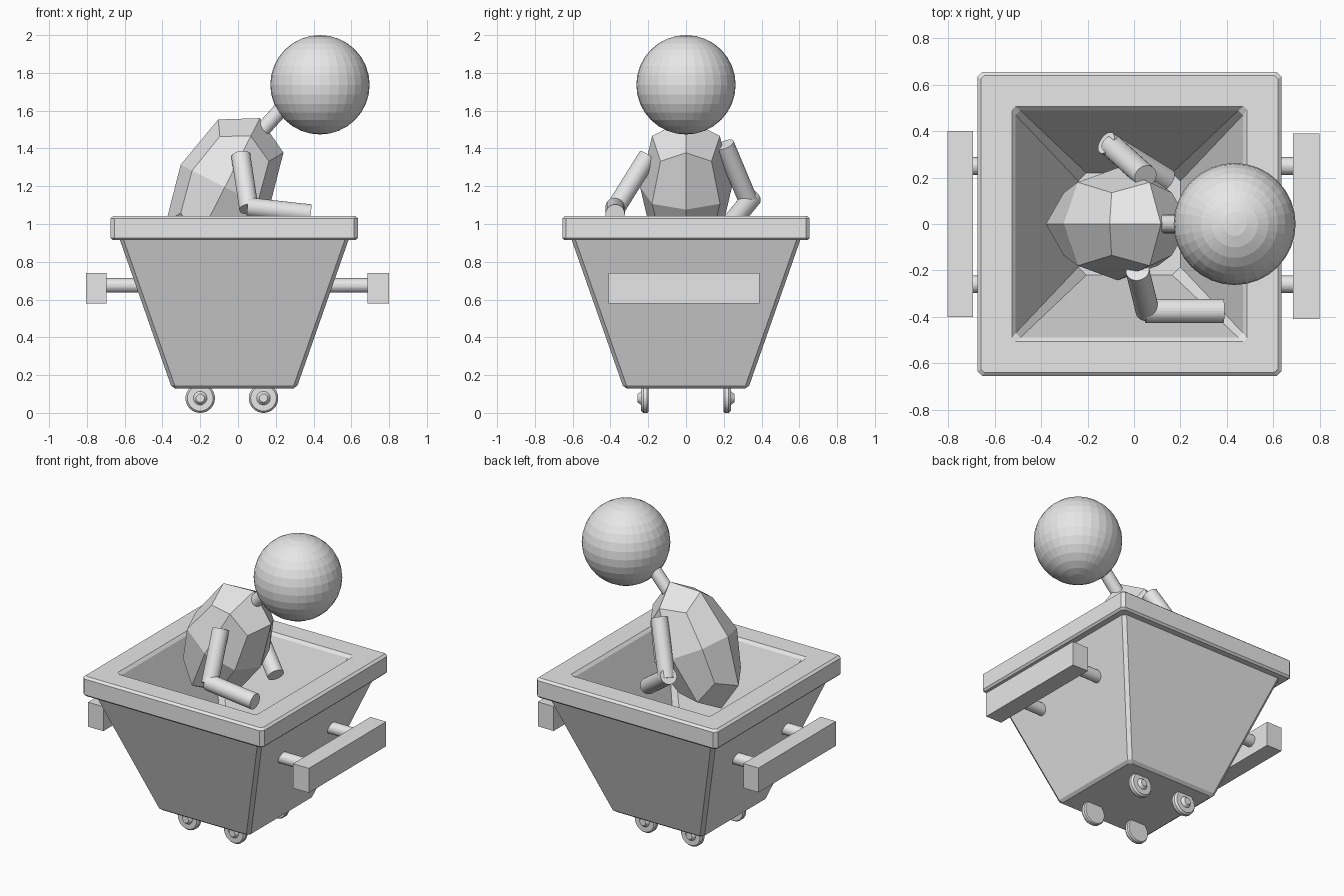
import bpy, bmesh, math
from mathutils import Vector, Matrix

if "Cube" in bpy.data.objects:
    bpy.data.objects.remove(bpy.data.objects["Cube"])

grey = bpy.data.materials.new("plain grey")
grey.diffuse_color = (0.8, 0.8, 0.8, 1)
grey.use_nodes = True
grey.node_tree.nodes["Principled BSDF"].inputs["Base Color"].default_value = grey.diffuse_color


def finish(name, bm):
    bmesh.ops.recalc_face_normals(bm, faces=bm.faces)
    mesh = bpy.data.meshes.new(name)
    bm.to_mesh(mesh)
    bm.free()
    mesh.materials.append(grey)
    ob = bpy.data.objects.new(name, mesh)
    bpy.context.collection.objects.link(ob)
    return ob


def rod(name, a, b, r, segments=32):
    """Cylinder between two points."""
    a, b = Vector(a), Vector(b)
    bm = bmesh.new()
    turn = (b - a).to_track_quat('Z', 'Y').to_matrix().to_4x4()
    bmesh.ops.create_cone(bm, cap_ends=True, segments=segments, radius1=r, radius2=r,
                          depth=(b - a).length,
                          matrix=Matrix.Translation((a + b) / 2) @ turn)
    return finish(name, bm)


def box(name, x0, x1, y0, y1, z0, z1):
    bm = bmesh.new()
    bmesh.ops.create_cube(bm, size=1)
    bmesh.ops.scale(bm, vec=(x1 - x0, y1 - y0, z1 - z0), verts=bm.verts)
    bmesh.ops.translate(bm, vec=((x0 + x1) / 2, (y0 + y1) / 2, (z0 + z1) / 2), verts=bm.verts)
    return finish(name, bm)


def loft(name, rings):
    """Join closed rings of points and cap both ends."""
    bm = bmesh.new()
    loops = [[bm.verts.new(p) for p in ring] for ring in rings]
    n = len(loops[0])
    for lo, hi in zip(loops, loops[1:]):
        for i in range(n):
            j = (i + 1) % n
            bm.faces.new((lo[i], lo[j], hi[j], hi[i]))
    bm.faces.new(loops[0])
    bm.faces.new(loops[-1])
    return finish(name, bm)


def square_ring(half, z, c, cx=-0.02):
    """Square outline with chamfered corners."""
    k = half - c
    pts = [(half, -k), (half, k), (k, half), (-k, half),
           (-half, k), (-half, -k), (-k, -half), (k, -half)]
    return [(cx + x, y, z) for x, y in pts]


# Tapered tub with a thick rim and hollow inside: half width, height, corner chamfer
tub_profile = [
    (0.315, 0.130, 0.015), (0.335, 0.145, 0.020), (0.605, 0.915, 0.020),
    (0.643, 0.915, 0.015), (0.655, 0.927, 0.020), (0.655, 1.030, 0.020),
    (0.640, 1.043, 0.015), (0.507, 1.043, 0.015), (0.490, 1.025, 0.020),
    (0.220, 0.250, 0.035)]
loft("tub", [square_ring(*p) for p in tub_profile])

# Bumpers on two rods at each end
for side, x0, x1, inner, shift in (("left", -0.805, -0.695, -0.52, 0.0),
                                   ("right", 0.685, 0.800, 0.485, -0.01)):
    box(side + "_bumper", x0, x1, shift - 0.40, shift + 0.40, 0.58, 0.74)
    outer = x0 + 0.02 if side == "right" else x1 - 0.02
    for tag, y in (("front", -0.26), ("back", 0.25)):
        rod(f"{side}_{tag}_bumper_rod", (inner, y, 0.675), (outer, y, 0.675), 0.038)

# Wheels with raised outer hubs: radius, distance outwards
wheel_profile = [(0.030, 0.0), (0.072, 0.0), (0.078, 0.008), (0.078, 0.028),
                 (0.068, 0.040), (0.036, 0.040), (0.022, 0.058)]
for tag, s in (("front", -1), ("back", 1)):
    for end, x in (("left", -0.20), ("right", 0.135)):
        rings = []
        for r, d in wheel_profile:
            rings.append([(x + r * math.cos(a), s * (0.198 + d), 0.078 + r * math.sin(a))
                          for a in (math.tau * i / 32 for i in range(32))])
        loft(f"{tag}_{end}_wheel", rings)

# Torso: once-subdivided box rounded into a low-poly egg, leaning forward
bm = bmesh.new()
bmesh.ops.create_cube(bm, size=2)
bmesh.ops.subdivide_edges(bm, edges=bm.edges[:], cuts=1, use_grid_fill=True)
for v in bm.verts:
    v.co *= {1: 1.0, 2: 0.74, 3: 0.5556}[sum(abs(c) > 0.5 for c in v.co)]
bmesh.ops.scale(bm, vec=(0.262, 0.243, 0.41), verts=bm.verts)
bmesh.ops.transform(bm, verts=bm.verts,
                    matrix=Matrix.Translation((-0.07, 0, 1.195)) @ Matrix.Rotation(math.radians(27), 4, 'Y'))
finish("torso", bm)

# Neck and head
rod("neck", (0.09, 0, 1.455), (0.29, 0, 1.675), 0.04)
bm = bmesh.new()
bmesh.ops.create_uvsphere(bm, u_segments=32, v_segments=16, radius=0.263,
                          matrix=Matrix.Translation((0.434, 0, 1.737)))
finish("head", bm)

# Arms: shoulder, elbow start, forearm start, hand
arms = {
    "front": ((0.015, -0.20, 1.36), (0.058, -0.375, 1.08), (0.050, -0.375, 1.09), (0.385, -0.375, 1.053)),
    "back": ((0.050, 0.205, 1.42), (-0.095, 0.335, 1.11), (-0.120, 0.350, 1.14), (0.140, 0.19, 0.945))}
for tag, (shoulder, elbow, fore, hand) in arms.items():
    rod(tag + "_upper_arm", shoulder, elbow, 0.051)
    rod(tag + "_forearm", fore, hand, 0.051)
